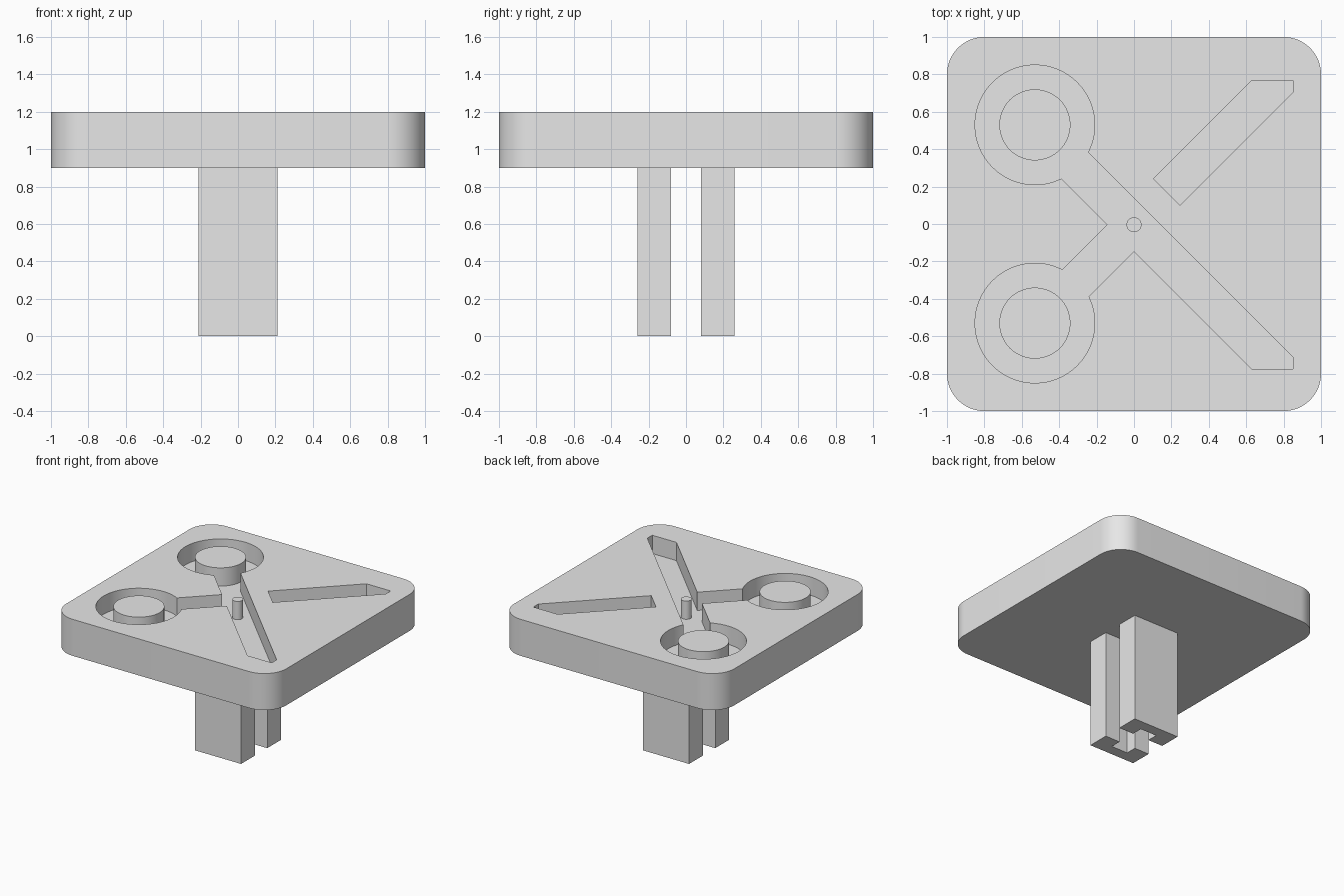
import bpy
import bmesh
from math import cos, sin, pi, radians

cube = bpy.data.objects.get("Cube")
if cube:
    bpy.data.objects.remove(cube, do_unlink=True)

grey = bpy.data.materials.new("light_grey")
grey.use_nodes = True
grey.diffuse_color = (0.8, 0.8, 0.8, 1)
grey.node_tree.nodes["Principled BSDF"].inputs["Base Color"].default_value = (0.8, 0.8, 0.8, 1)

TOP, FLOOR, UNDER = 1.2, 1.05, 0.9
CUT_TOP = 1.4
SHIFT = -0.004      # the recess sits a hair towards the front
RING = 0.53         # distance of the finger rings from the axes
HALF = 0.142        # blade half width, measured along an axis


def prism(name, outline, z0, z1):
    """Extrude a flat outline between two heights."""
    bm = bmesh.new()
    base = bm.faces.new([bm.verts.new((x, y, z0)) for x, y in outline])
    new = bmesh.ops.extrude_face_region(bm, geom=[base])["geom"]
    bmesh.ops.translate(bm, vec=(0, 0, z1 - z0),
                        verts=[v for v in new if isinstance(v, bmesh.types.BMVert)])
    bmesh.ops.recalc_face_normals(bm, faces=bm.faces)
    mesh = bpy.data.meshes.new(name)
    bm.to_mesh(mesh)
    bm.free()
    mesh.materials.append(grey)
    obj = bpy.data.objects.new(name, mesh)
    bpy.context.collection.objects.link(obj)
    return obj


def arc(cx, cy, r, start, sweep, steps):
    return [(cx + r * cos(start + sweep * i / steps), cy + r * sin(start + sweep * i / steps))
            for i in range(steps + 1)]


def circle(cx, cy, r, steps=64):
    return arc(cx, cy, r, 0, 2 * pi, steps)[:-1]


def select(obj):
    bpy.ops.object.select_all(action="DESELECT")
    obj.select_set(True)
    bpy.context.view_layer.objects.active = obj


def smooth(obj):
    select(obj)
    bpy.ops.object.shade_smooth_by_angle(angle=radians(30))


def carve(target, outline):
    """Sink an outline into the top of the target."""
    cutter = prism("cutter", outline, FLOOR, CUT_TOP)
    cutter.hide_render = True
    mod = target.modifiers.new("recess", "BOOLEAN")
    mod.operation = "DIFFERENCE"
    mod.solver = "EXACT"
    mod.object = cutter
    select(target)
    bpy.ops.object.modifier_apply(modifier=mod.name)
    bpy.data.objects.remove(cutter, do_unlink=True)


def bar(start, side, end=None):
    """Diagonal bar; without an end it finishes in a clipped blade tip."""
    pts = [((start - HALF) / 2, (start + HALF) / 2), ((start + HALF) / 2, (start - HALF) / 2)]
    if end is None:
        pts += [(0.85, 0.708), (0.85, 0.772), (0.63, 0.772)]
    else:
        pts += [((end + HALF) / 2, (end - HALF) / 2), ((end - HALF) / 2, (end + HALF) / 2)]
    return [(x, side * y + SHIFT) for x, y in pts]


# Rounded square plate
corner = 0.2
inner = 1 - corner
outline = []
for i, (sx, sy) in enumerate([(1, 1), (-1, 1), (-1, -1), (1, -1)]):
    outline += arc(sx * inner, sy * inner, corner, i * pi / 2, pi / 2, 16)
plate = prism("plate", outline, UNDER, TOP)

# Recessed scissors: long blade, handle, separate blade and finger rings
carve(plate, bar(-2 * RING, -1))
carve(plate, bar(-2 * RING, 1, end=0))
carve(plate, bar(0.35, 1))
for side in (1, -1):
    carve(plate, circle(-RING, side * RING, 0.32))
smooth(plate)

# Raised discs inside the rings, and the pivot pin
for name, side in (("rear_ring_disc", 1), ("front_ring_disc", -1)):
    smooth(prism(name, circle(-RING, side * RING, 0.19), FLOOR, TOP))
smooth(prism("pivot_pin", circle(0, SHIFT, 0.04, 32), FLOOR, TOP))

# Two stem legs, each with a notch facing the other
w, near, far, notch, depth = 0.21, 0.08, 0.26, 0.075, 0.17
for name, s in (("rear_leg", 1), ("front_leg", -1)):
    half = [(notch, depth), (notch, near), (w, near), (w, far)]
    profile = half + [(-x, y) for x, y in reversed(half)]
    prism(name, [(x, s * y) for x, y in profile], 0, UNDER)
